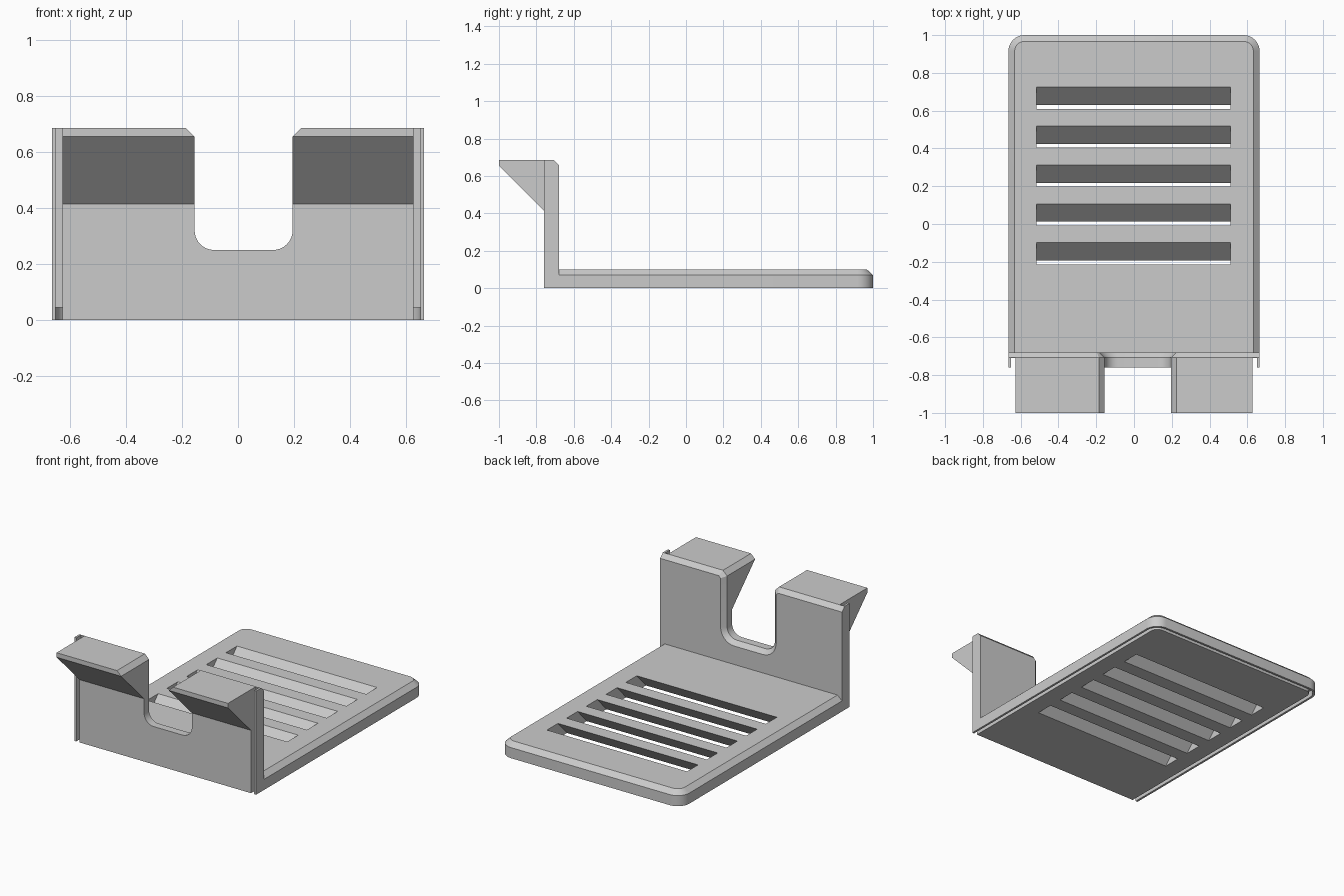
import bpy, bmesh, math

cube = bpy.data.objects.get("Cube")
if cube:
    bpy.data.objects.remove(cube, do_unlink=True)

grey = bpy.data.materials.new("plain grey")
grey.use_nodes = True
grey.diffuse_color = (0.6, 0.6, 0.6, 1)
grey.node_tree.nodes["Principled BSDF"].inputs["Base Color"].default_value = (0.6, 0.6, 0.6, 1)

HALF, BACK, WALL_F, WALL_B = 0.665, 1.0, -0.76, -0.68
TOP, PLATE, CUT = 0.685, 0.10, 0.028
NOTCH_L, NOTCH_R, NOTCH_Z = -0.155, 0.195, 0.25
GROOVE_IN, GROOVE_OUT, GROOVE_Z = 0.038, 0.014, 0.045


def finish(name, bm):
    bmesh.ops.recalc_face_normals(bm, faces=bm.faces)
    mesh = bpy.data.meshes.new(name)
    bm.to_mesh(mesh)
    bm.free()
    mesh.materials.append(grey)
    obj = bpy.data.objects.new(name, mesh)
    bpy.context.collection.objects.link(obj)
    return obj


def loft(name, rings):
    """Skin matching closed rings of points and cap both ends."""
    bm = bmesh.new()
    loops = [[bm.verts.new(p) for p in ring] for ring in rings]
    for a, b in zip(loops, loops[1:]):
        for i in range(len(a)):
            j = (i + 1) % len(a)
            bm.faces.new((a[i], a[j], b[j], b[i]))
    bm.faces.new(loops[0])
    bm.faces.new(loops[-1])
    return finish(name, bm)


def hull(name, points):
    bm = bmesh.new()
    for p in points:
        bm.verts.new(p)
    bmesh.ops.convex_hull(bm, input=bm.verts)
    bmesh.ops.dissolve_limit(bm, angle_limit=0.01, verts=bm.verts, edges=bm.edges)
    return finish(name, bm)


def box(name, x, y, z):
    return hull(name, [(a, b, c) for a in x for b in y for c in z])


def arc(cx, cy, r, start, end, steps=8):
    angles = [math.radians(start + (end - start) * i / steps) for i in range(steps + 1)]
    return [(cx + r * math.cos(a), cy + r * math.sin(a)) for a in angles]


def plate_outline(inset, front):
    """Open-ended outline with two rounded back corners."""
    r = 0.085 - inset
    x, y = HALF - inset - r, BACK - inset - r
    return ([(HALF - inset, front)] + arc(x, y, r, 0, 90)
            + arc(-x, y, r, 90, 180) + [(inset - HALF, front)])


def wall_outline(d):
    """Wall seen from the front, with the top and notch edges moved back by d."""
    r, c = 0.07 + d, 0.03 - 0.586 * d
    left, right, low, top = NOTCH_L - d, NOTCH_R + d, NOTCH_Z - d, TOP - d
    return ([(-HALF, 0), (HALF, 0), (HALF, top), (right + c, top), (right, top - c)]
            + arc(right - r, low + r, r, 0, -90)
            + arc(left + r, low + r, r, -90, -180)
            + [(left, top - c), (left - c, top), (-HALF, top)])


def subtract(obj, cutters):
    for cutter in cutters:
        mod = obj.modifiers.new("cut", 'BOOLEAN')
        mod.operation, mod.solver, mod.object = 'DIFFERENCE', 'EXACT', cutter
    graph = bpy.context.evaluated_depsgraph_get()
    mesh = bpy.data.meshes.new_from_object(obj.evaluated_get(graph))
    obj.modifiers.clear()
    obj.data = mesh


# Base plate with chamfered top edge
base = loft("base_plate", [
    [(x, y, z) for x, y in plate_outline(inset, WALL_B)]
    for inset, z in ((0, 0), (0, 0.07), (0.033, PLATE))])

# Upright wall with the U notch, chamfered on its back edges
wall = loft("front_wall", [
    [(x, y, z) for x, z in wall_outline(d)]
    for d, y in ((0, WALL_F), (0, WALL_B - CUT), (CUT, WALL_B))])

# Hooks in front of the wall, with a chamfer along the notch
for name, outer, inner in (("right_hook", -0.627, NOTCH_L), ("left_hook", 0.627, NOTCH_R)):
    step = math.copysign(0.03, outer)
    low, tip, lip = (WALL_F, 0.415), (-1, 0.655), (WALL_F, TOP - 0.03)
    ridge = [(-1, TOP), (WALL_F, TOP)]
    hull(name, [(outer, *p) for p in (low, tip, *ridge)]
         + [(inner + step, *p) for p in ridge]
         + [(inner, *p) for p in (low, tip, lip)])

# Groove around the underside and up both sides of the wall
rim = plate_outline(GROOVE_OUT, -0.9) + plate_outline(GROOVE_IN, -0.9)[::-1]
grooves = [loft("groove_cutter", [[(x, y, z) for x, y in rim] for z in (-0.1, GROOVE_Z)])]
for side in (-1, 1):
    grooves.append(box("side_groove_cutter",
                       (side * (HALF - GROOVE_IN), side * (HALF - GROOVE_OUT)),
                       (-0.9, -0.71), (-0.1, 1)))

# Slanted vent slots
slots = []
for i in range(5):
    y = 0.61 - 0.206 * i
    slots.append(hull("slot_cutter", [
        (x, y + w + 0.95 * (z - PLATE), z)
        for x in (-0.515, 0.51) for w in (0, 0.115) for z in (-0.1, 0.2)]))

subtract(base, grooves[:1] + slots)
subtract(wall, grooves)
for cutter in grooves + slots:
    bpy.data.objects.remove(cutter, do_unlink=True)

# Smooth the rounded corners, keep the chamfers sharp
bpy.ops.object.select_all(action='DESELECT')
for obj in (base, wall):
    obj.select_set(True)
bpy.context.view_layer.objects.active = base
bpy.ops.object.shade_smooth_by_angle(angle=math.radians(25))
